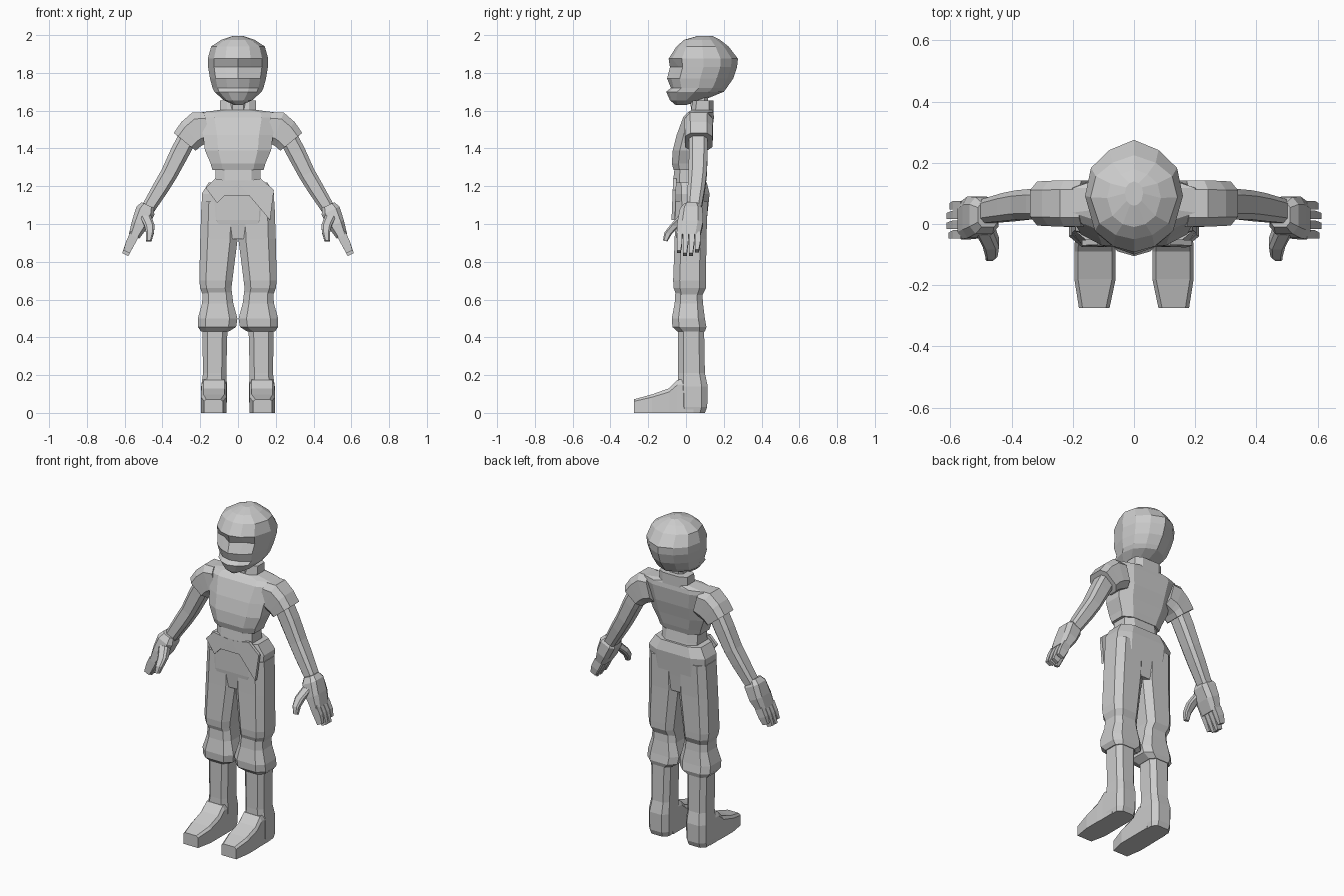
import bpy, bmesh
from mathutils import Vector

C = 0.6
OCT = [(1, -C), (1, C), (C, 1), (-C, 1), (-1, C), (-1, -C), (-C, -1), (C, -1)]
BOX = [(1, -1), (1, 1), (-1, 1), (-1, -1)]


def skin(name, rings, mirror=False):
    """Join equal-length rings of points into a capped flat-shaded mesh."""
    bm = bmesh.new()
    loops = [[bm.verts.new(p) for p in r] for r in rings]
    n = len(loops[0])
    for a, b in zip(loops, loops[1:]):
        for i in range(n):
            j = (i + 1) % n
            bm.faces.new((a[i], a[j], b[j], b[i]))
    bm.faces.new(loops[0])
    bm.faces.new(loops[-1])
    bmesh.ops.recalc_face_normals(bm, faces=bm.faces)
    me = bpy.data.meshes.new(name)
    bm.to_mesh(me)
    bm.free()
    ob = bpy.data.objects.new(name, me)
    bpy.context.collection.objects.link(ob)
    if mirror:
        ob.modifiers.new("mirror", 'MIRROR').use_mirror_merge = False
    return ob


def stack(name, levels, mirror=False, sec=OCT):
    """Horizontal sections: (z, x min, x max, y min, y max)."""
    rings = [[((a + b) / 2 + u * (b - a) / 2, (c + d) / 2 + v * (d - c) / 2, z)
              for u, v in sec] for z, a, b, c, d in levels]
    return skin(name, rings, mirror)


def limb(name, stations, direction, sec=OCT):
    """Sections across a direction: (x, y, z, half thickness, half depth in y)."""
    d = Vector(direction).normalized()
    side = Vector((0, 1, 0)).cross(d).normalized()
    depth = d.cross(side)
    rings = [[Vector((x, y, z)) + side * u * t + depth * v * w for u, v in sec]
             for x, y, z, t, w in stations]
    return skin(name, rings, True)


# Head: (z, front y, back y, half width, eye dent)
profile = [(1.63, -.055, .0, .02, 0), (1.655, -.085, .09, .075, 0),
           (1.70, -.105, .20, .125, 0), (1.72, -.08, .215, .135, 0),
           (1.77, -.10, .25, .148, .005), (1.83, -.085, .27, .158, .03),
           (1.875, -.092, .275, .16, 0), (1.94, -.05, .225, .142, 0),
           (1.975, -.01, .18, .088, 0), (1.995, .06, .14, .03, 0)]
half = [(0, -1), (.42, -.9), (.8, -.62), (1, 0), (.88, .5), (.5, .82), (0, 1)]
outline = half + [(-u, v) for u, v in half[-2:0:-1]]
rings = []
for z, f, b, w, dent in profile:
    m, h = (f + b) / 2, (b - f) / 2
    rings.append([(u * w, m + v * h + (dent if v == -.9 else 0), z) for u, v in outline])
skin("head", rings)

# Neck and collar
stack("neck", [(1.55, -.05, .05, .03, .11), (1.70, -.05, .05, .02, .12)])
stack("collar", [(1.56, -.095, .095, .02, .145), (1.655, -.095, .095, .035, .145)])

# Shirt, waist and hem
stack("shirt", [(1.285, -.135, .135, -.065, .09), (1.32, -.145, .145, -.075, .10),
                (1.39, -.175, .175, -.07, .115), (1.47, -.185, .185, -.05, .135),
                (1.565, -.21, .21, -.015, .148), (1.59, -.20, .20, .01, .145),
                (1.605, -.09, .09, .03, .14)])
stack("waist", [(1.15, -.125, .125, -.07, .11), (1.23, -.12, .12, -.068, .095),
                (1.30, -.118, .118, -.06, .085)])
for name, pts in (("left_hem_flap", [(0, 1.22), (.17, 1.02), (.19, 1.18), (.12, 1.24)]),
                  ("right_hem_flap", [(0, 1.22), (-.11, 1.11), (-.17, 1.19), (-.12, 1.24)])):
    skin(name, [[(x, y - .04 * (1.24 - z), z) for x, z in pts] for y in (-.068, -.05)])

# Sleeves and arms
skin("sleeve", [[(x + u * dx, .067 + v * w, z + u * dz) for u, v in OCT]
                for x, z, dx, dz, w in ((.16, 1.515, .02, .075, .075),
                                        (.212, 1.505, .03, .085, .076),
                                        (.25, 1.475, .05, .065, .074),
                                        (.282, 1.435, .058, .047, .072))], True)
limb("arm", [(.26, .065, 1.47, .05, .05), (.31, .065, 1.375, .05, .05),
             (.365, .062, 1.265, .045, .048), (.41, .055, 1.19, .043, .046),
             (.49, .04, 1.06, .035, .038)], (.5, 0, -.87))

# Gloves: palm, four fingers, thumb
hand_dir = (.42, 0, -.9)
limb("palm", [(.478, .03, 1.10, .036, .04), (.49, .028, 1.07, .052, .06),
              (.52, .022, 1.0, .045, .068), (.55, .012, .935, .03, .062)], hand_dir)
for i in range(4):
    y = -.034 + i * .032
    s = (.015, .0, .0, .02)[i]
    limb(f"finger_{i + 1}", [(.545, y, .95, .025, .014), (.57, y, .90, .024, .014),
                             (.597 - s / 2, y - .004, .838 + s, .018, .010)], hand_dir, BOX)
limb("thumb", [(.49, -.01, 1.04, .03, .028), (.468, -.06, .99, .027, .024),
               (.466, -.095, .95, .02, .02), (.472, -.11, .91, .014, .012)], (0, -.2, -1))

# Trousers: hips, legs, gathered cuffs
stack("hips", [(.92, -.12, .12, -.05, .10), (1.02, -.185, .185, -.06, .11),
               (1.16, -.192, .192, -.06, .125), (1.22, -.155, .155, -.06, .11)])
stack("trouser_leg", [(.62, .03, .185, -.05, .085), (.66, .035, .20, -.065, .105),
                      (.70, .03, .205, -.068, .106), (.92, .002, .20, -.06, .108),
                      (1.12, .0, .193, -.055, .115)], True)
stack("trouser_cuff", [(.43, .05, .195, -.045, .10), (.455, .01, .212, -.072, .108),
                       (.50, .003, .213, -.075, .10), (.58, .025, .19, -.06, .09),
                       (.66, .035, .185, -.055, .085)], True)

# Boots: shaft and foot
stack("boot_shaft", [(.0, .065, .19, -.03, .10), (.03, .06, .195, -.04, .112),
                     (.14, .058, .195, -.045, .115), (.21, .062, .185, -.042, .10),
                     (.48, .055, .19, -.042, .095)], True)
skin("boot_foot", [[(x0, y, 0), (x1, y, 0), (x1, y, h * .85), (x1 - .012, y, h),
                    (x0 + .012, y, h), (x0, y, h * .85)]
                   for y, x0, x1, h in ((-.275, .08, .18, .072), (-.18, .06, .195, .098),
                                        (-.09, .06, .195, .13), (-.045, .06, .193, .175),
                                        (.04, .06, .193, .18))], True)
